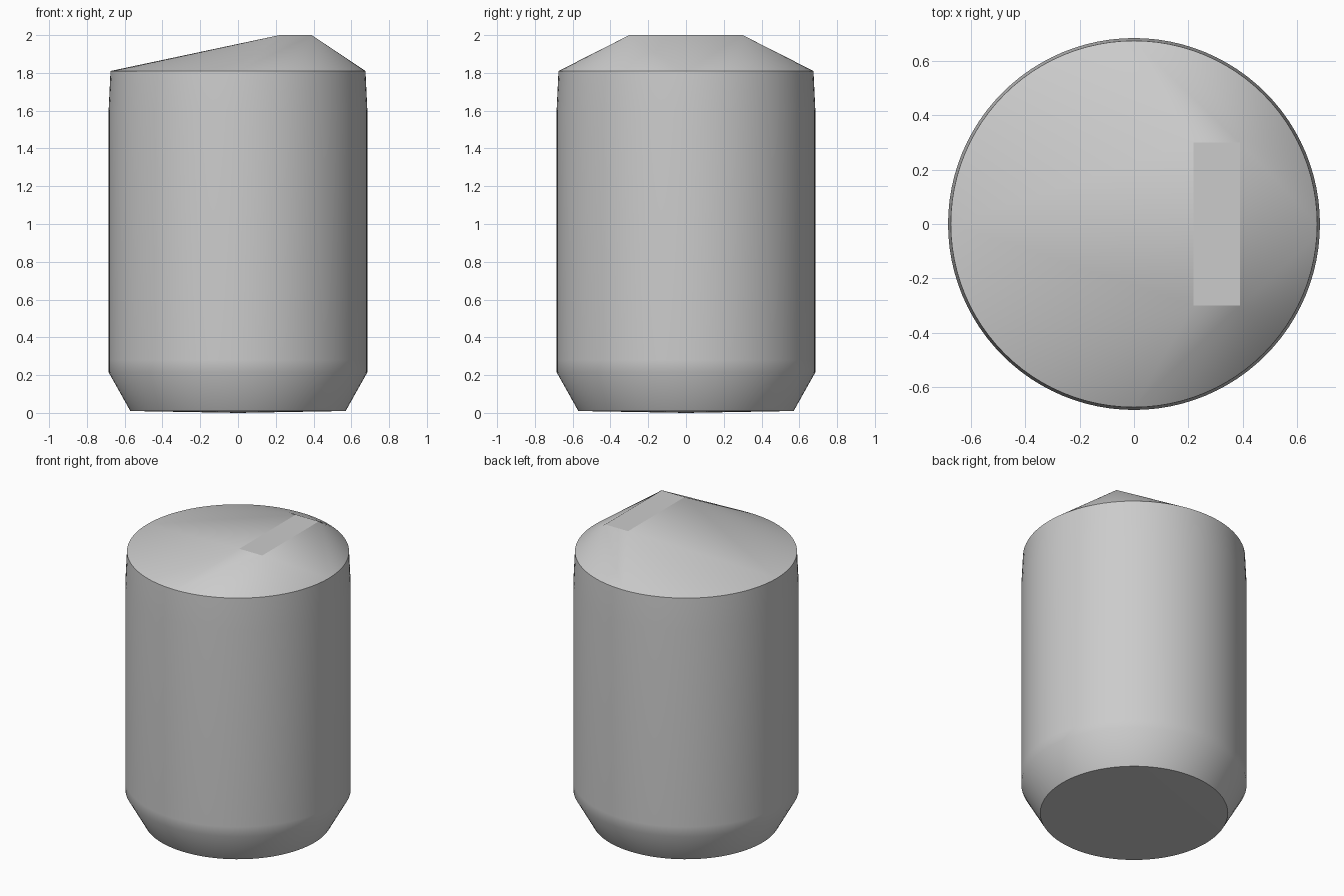
import bpy, bmesh, math

cube = bpy.data.objects.get("Cube")
if cube:
    bpy.data.objects.remove(cube, do_unlink=True)

SEGMENTS = 96
RIM_RADIUS, RIM_Z = 0.675, 1.81

grey = bpy.data.materials.new("plain grey")
grey.use_nodes = True
colour = (0.6, 0.6, 0.6, 1)
grey.diffuse_color = colour
grey.node_tree.nodes["Principled BSDF"].inputs["Base Color"].default_value = colour


def circle(bm, radius, z):
    step = math.tau / SEGMENTS
    return [bm.verts.new((radius * math.cos(i * step), radius * math.sin(i * step), z))
            for i in range(SEGMENTS)]


def finish(bm, name, smooth_angle):
    bmesh.ops.recalc_face_normals(bm, faces=bm.faces)
    mesh = bpy.data.meshes.new(name)
    bm.to_mesh(mesh)
    bm.free()
    mesh.materials.append(grey)
    obj = bpy.data.objects.new(name, mesh)
    bpy.context.collection.objects.link(obj)
    bpy.ops.object.select_all(action="DESELECT")
    obj.select_set(True)
    bpy.context.view_layer.objects.active = obj
    bpy.ops.object.shade_smooth_by_angle(angle=math.radians(smooth_angle))
    return obj


# Round body: slightly bowed base, bevelled foot, straight wall, narrowed shoulder
bm = bmesh.new()
profile = [(0.57, 0.01), (0.685, 0.215), (0.685, 0.28), (0.685, 1.6), (RIM_RADIUS, RIM_Z)]
rings = [circle(bm, r, z) for r, z in profile]
for low, high in zip(rings, rings[1:]):
    for i in range(SEGMENTS):
        j = (i + 1) % SEGMENTS
        bm.faces.new((low[i], low[j], high[j], high[i]))
base_centre = bm.verts.new((0, 0, 0))
for i in range(SEGMENTS):
    bm.faces.new((rings[0][(i + 1) % SEGMENTS], rings[0][i], base_centre))
finish(bm, "body", 35)

# Faceted cap: hull from the round rim up to an off-centre rectangular flat
bm = bmesh.new()
circle(bm, RIM_RADIUS, RIM_Z)
for x in (0.22, 0.39):
    for y in (-0.3, 0.3):
        bm.verts.new((x, y, 2))
bmesh.ops.convex_hull(bm, input=bm.verts)
underside = [f for f in bm.faces if all(v.co.z < RIM_Z + 0.01 for v in f.verts)]
bmesh.ops.delete(bm, geom=underside, context="FACES")
cap = finish(bm, "cap", 10)
# Keep the cap facing outward
if sum(p.normal.z for p in cap.data.polygons) < 0:
    cap.data.flip_normals()
